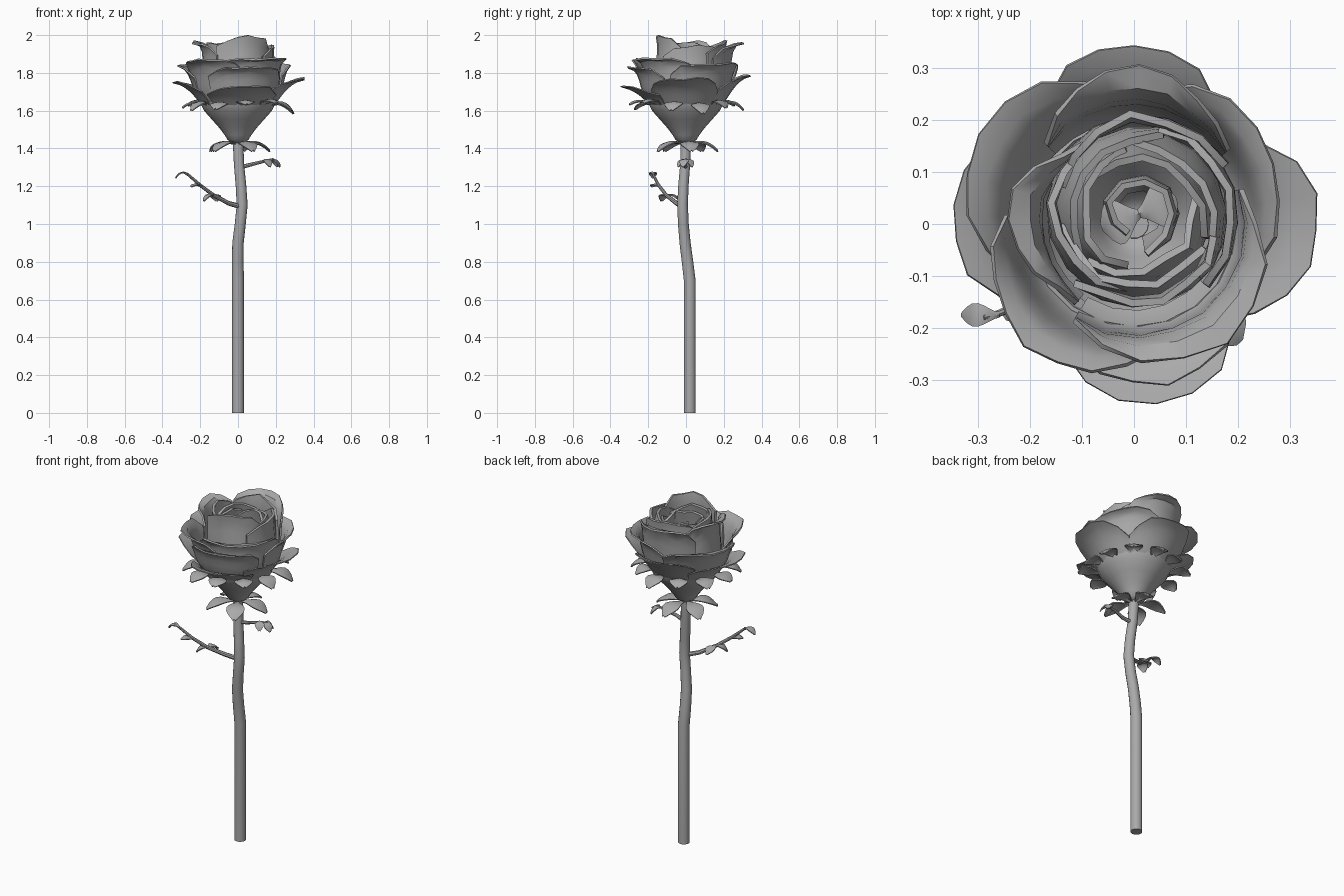
import bpy, math, random
from mathutils import Vector
from mathutils.geometry import interpolate_bezier

random.seed(4)
cube = bpy.data.objects.get("Cube")
if cube:
    bpy.data.objects.remove(cube)

grey = bpy.data.materials.new("plain_grey")
grey.use_nodes = True
grey.diffuse_color = (0.4, 0.4, 0.4, 1)
grey.node_tree.nodes["Principled BSDF"].inputs["Base Color"].default_value = grey.diffuse_color


def make(name, verts, faces, thick=0.0, offset=0.0):
    """Create a smooth object, optionally thickened, with sharp rims."""
    mesh = bpy.data.meshes.new(name)
    mesh.from_pydata(verts, [], faces)
    mesh.materials.append(grey)
    obj = bpy.data.objects.new(name, mesh)
    bpy.context.collection.objects.link(obj)
    bpy.ops.object.select_all(action='DESELECT')
    bpy.context.view_layer.objects.active = obj
    obj.select_set(True)
    if thick:
        mod = obj.modifiers.new("thickness", 'SOLIDIFY')
        mod.thickness, mod.offset = thick, offset
        bpy.ops.object.modifier_apply(modifier=mod.name)
    bpy.ops.object.shade_smooth_by_angle(angle=math.radians(40))
    return obj


def grid_faces(rows, cols, wrap=False):
    last = cols if wrap else cols - 1
    return [(i * cols + j, i * cols + (j + 1) % cols,
             (i + 1) * cols + (j + 1) % cols, (i + 1) * cols + j)
            for i in range(rows - 1) for j in range(last)]


def petal(name, angle, half, profile, thick, dip, spiral=0.0, center=(0, 0), cols=9, rows=8):
    """Sweep a bezier profile of (radius, height) round an arc; sides sink and one side tucks in."""
    curve = interpolate_bezier(*[Vector((r, 0, z)) for r, z in profile], 41)
    wobble = [random.uniform(-0.008, 0.008) for _ in range(cols)]
    verts = []
    for i in range(rows):
        v = i / (rows - 1)
        for j in range(cols):
            u = 2 * j / (cols - 1) - 1
            q = curve[round(40 * v * (1 - dip * abs(u) ** 2.2))]
            a = math.radians(angle + half * u)
            r = q.x * (1 - spiral * u * v) + wobble[j] * v * v
            verts.append((center[0] + r * math.cos(a), center[1] + r * math.sin(a),
                          q.z + wobble[j] * v))
    make(name, verts, grid_faces(rows, cols), thick)


def tube(name, points, radii, sides):
    """Round tube following a path, with capped ends."""
    pts = [Vector(p) for p in points]
    verts = []
    for i, p in enumerate(pts):
        d = (pts[min(i + 1, len(pts) - 1)] - pts[max(i - 1, 0)]).normalized()
        side = d.cross(Vector((0, 1, 0))).normalized()
        up = side.cross(d)
        for k in range(sides):
            a = math.tau * k / sides
            verts.append(p + radii[i] * (math.cos(a) * side + math.sin(a) * up))
    n = len(verts)
    faces = grid_faces(len(pts), sides, True)
    faces += [tuple(reversed(range(sides))), tuple(range(n - sides, n))]
    make(name, verts, faces)


def leaf(name, origin, yaw, length, width, rise, droop):
    """Rounded leaf that rises, then droops toward its tip."""
    o, a = Vector(origin), math.radians(yaw)
    out = Vector((math.cos(a), math.sin(a), 0))
    side = Vector((-math.sin(a), math.cos(a), 0))
    verts = []
    for i in range(8):
        t = i / 7
        w = width * (0.15 + 0.85 * math.sin(math.pi * t ** 1.5)) / 2
        for u in (-1, 0, 1):
            z = rise * t - droop * t ** 3 - 0.08 * width * abs(u)
            verts.append(o + out * length * t + side * w * u + Vector((0, 0, z)))
    make(name, verts, grid_faces(8, 3), 0.006)


# Stem, straight below and gently bent above
tube("stem",
     [(0, .02, 0), (0, .02, .7), (-.002, .008, .8), (.0, -.005, .9), (.012, -.014, 1),
      (.022, -.018, 1.1), (.016, -.014, 1.2), (.005, -.004, 1.32), (0, 0, 1.45)],
     [.032, .032, .031, .03, .029, .029, .028, .027, .028], 14)

# Cup below the petals
cup = [(.03, 1.43), (.055, 1.445), (.07, 1.47), (.1, 1.51), (.14, 1.555), (.18, 1.6), (.2, 1.64), (.205, 1.67)]
cup_verts = [(r * math.cos(math.tau * k / 20), r * math.sin(math.tau * k / 20), z)
             for r, z in cup for k in range(20)]
make("cup", cup_verts, grid_faces(len(cup), 20, True) + [tuple(reversed(range(20)))], .008, -1)

# Wide outer petals, flattening at the tip
for a, half, r, z in [(90, 46, .35, 1.79), (174, 46, .355, 1.755),
                      (277, 48, .345, 1.725), (-2, 46, .357, 1.77)]:
    petal("outer_petal", a, half, [(.18, 1.62), (.22, 1.66), (.26, z - .015), (r, z)], .006, .5)

# Second layer
for a, half, r, z in [(150, 54, .345, 1.84), (228, 52, .315, 1.87),
                      (282, 50, .315, 1.83), (38, 58, .305, 1.85)]:
    petal("second_petal", a, half, [(.18, 1.63), (.26, 1.68), (.22, z), (r, z)], .008, .4)

# Cupped middle petals with a rolled lip
for a, half, r, z in [(88, 50, .3, 1.955), (308, 70, .285, 1.875), (178, 56, .245, 1.965)]:
    petal("middle_petal", a, half, [(.17, 1.63), (r - .02, 1.68), (r - .12, z + .015), (r, z - .005)],
          .01, .36)

# Rolled inner petals, wound toward the heart
for a, half, r, z, flare in [(95, 66, .185, 1.965, .05), (195, 66, .165, 1.965, .04),
                             (285, 58, .17, 1.995, .05), (15, 62, .18, 1.95, .04),
                             (145, 72, .135, 1.94, 0), (260, 72, .135, 1.94, 0), (25, 72, .135, 1.94, 0),
                             (60, 80, .105, 1.92, 0), (180, 78, .105, 1.92, 0),
                             (300, 78, .105, 1.915, 0)]:
    petal("inner_petal", a, half, [(.12, 1.64), (r + .05, 1.7), (r + .02 - flare, z - .08), (r, z)],
          .014, .2, .08, (.01, .02), 7)
petal("heart_petal", 80, 160, [(.05, 1.65), (.08, 1.75), (.07, 1.82), (.06, 1.87)],
      .012, .08, .2, (.01, .02))
for a in (20, 200):
    leaf("heart_fold", (.01, .02, 1.84), a, .075, .09, .02, .03)

# Ring of small drooping leaves under the petals
for k in range(11):
    a = math.tau * k / 11 + .3
    leaf("upper_sepal", (.17 * math.cos(a), .17 * math.sin(a), 1.63), math.degrees(a),
         random.uniform(.105, .14), .1, random.uniform(.04, .075), random.uniform(.05, .085))

# Drooping leaves at the top of the stem
for a in (10, 80, 150, 222, 298):
    leaf("lower_sepal", (.02 * math.cos(math.radians(a)), .02 * math.sin(math.radians(a)), 1.43),
         a, .15, .1, .03, .07)

# Long twig with leaves
tube("long_twig", [(.02, -.02, 1.09), (-.05, -.05, 1.11), (-.13, -.105, 1.153), (-.2, -.145, 1.205),
                   (-.26, -.172, 1.258), (-.29, -.18, 1.275)],
     [.014, .012, .01, .009, .007, .005], 8)
leaf("twig_leaf", (-.26, -.175, 1.265), 180, .07, .045, .03, .05)
leaf("twig_leaf", (-.19, -.14, 1.2), 215, .07, .055, .03, .03)
leaf("twig_leaf", (-.12, -.095, 1.155), 210, .07, .06, .02, .05)
leaf("twig_leaf", (-.13, -.1, 1.155), 75, .07, .06, .01, .04)

# Short twig with leaves
tube("short_twig", [(.01, 0, 1.3), (.07, -.01, 1.315), (.13, 0, 1.33), (.19, 0, 1.345)],
     [.012, .01, .008, .005], 8)
for x, a in [(.14, -55), (.17, 40), (.175, -20)]:
    leaf("twig_leaf", (x, 0, 1.34), a, .05, .05, .01, .045)
